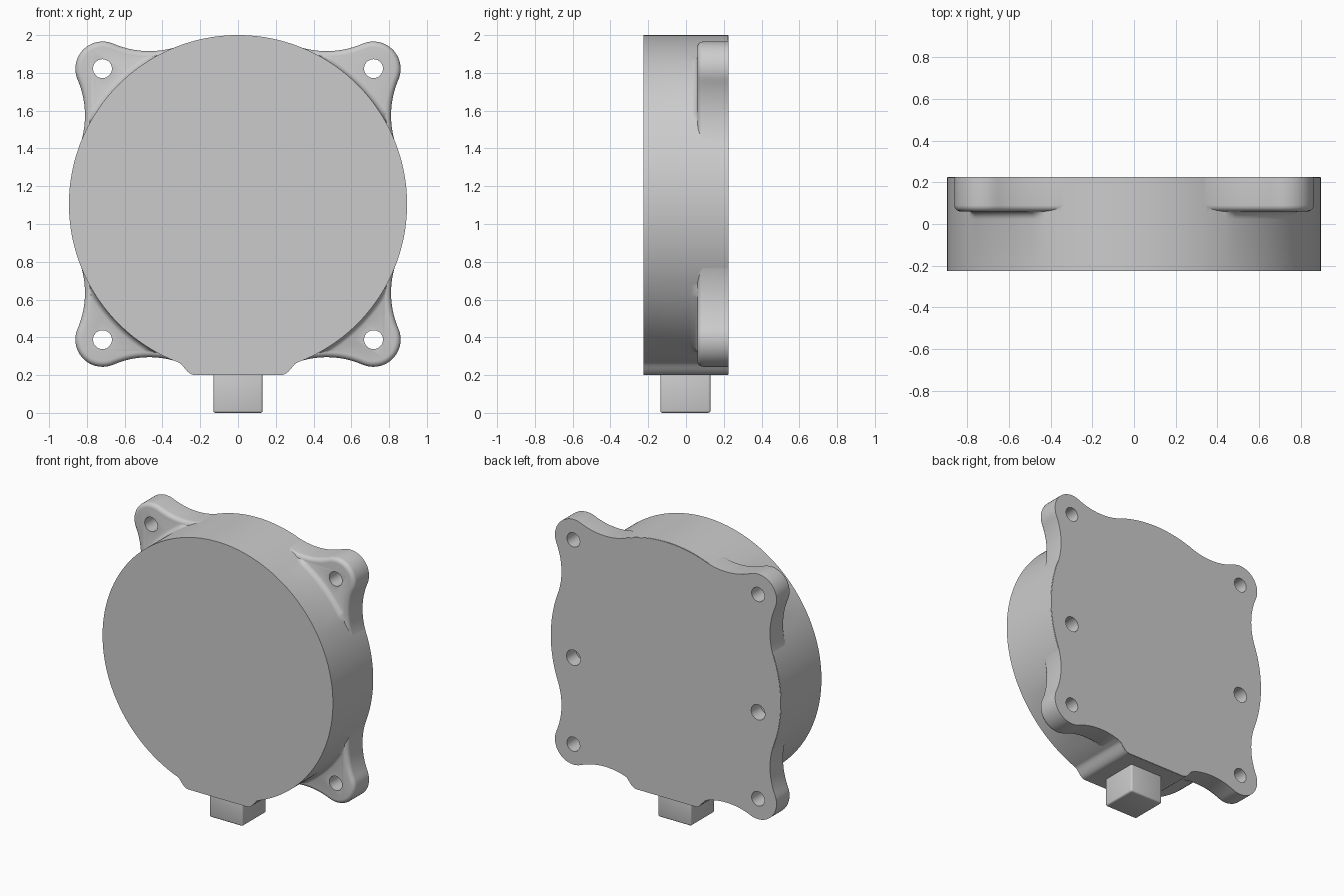
import bpy, bmesh
from math import sin, cos, asin, atan2, sqrt, radians, degrees, pi
from mathutils import Matrix

cube = bpy.data.objects.get("Cube")
if cube:
    bpy.data.objects.remove(cube, do_unlink=True)

CZ, R = 1.105, 0.895              # disc centre height and radius
FRONT, BACK = -0.225, 0.225
LOBE_D, LOBE_R = 1.0147, 0.145    # mounting ear distance and radius
BLEND = 25                        # degrees from ear axis where the blend meets the disc
STEPS = 720

grey = bpy.data.materials.new("housing grey")
grey.use_nodes = True
grey.diffuse_color = (0.6, 0.6, 0.6, 1)
grey.node_tree.nodes["Principled BSDF"].inputs["Base Color"].default_value = (0.6, 0.6, 0.6, 1)

# Blend arc tangent to both the disc and the ear
c2 = 2 * LOBE_D * cos(radians(BLEND))
BLEND_R = (R * R + LOBE_D ** 2 - c2 * R - LOBE_R ** 2) / (2 * LOBE_R + c2 - 2 * R)
BLEND_D = R + BLEND_R
fx, fy = BLEND_D * cos(radians(BLEND)), BLEND_D * sin(radians(BLEND))
k = LOBE_R / (LOBE_R + BLEND_R)
CONTACT = degrees(atan2(fy * k, LOBE_D + (fx - LOBE_D) * k))


def ear_radius(deg):
    d = abs(deg % 90 - 45)
    if d >= BLEND:
        return R
    if d > CONTACT:
        t = radians(BLEND - d)
        return BLEND_D * cos(t) - sqrt(BLEND_R ** 2 - (BLEND_D * sin(t)) ** 2)
    t = radians(d)
    return LOBE_D * cos(t) + sqrt(LOBE_R ** 2 - (LOBE_D * sin(t)) ** 2)


def body_radius(deg):
    # Disc with the flat cable boss at the bottom
    t = abs(deg - 270)
    if t > 21.5:
        return R
    flat = 0.905 / cos(radians(t))
    if t < 14:
        return flat
    s = min(1, (t - 14) / 6.5)
    s = s * s * (3 - 2 * s)
    return max(R, flat * (1 - s) + R * s)


ANGLES = [360 * i / STEPS for i in range(STEPS)]


def outline(radius):
    return [(radius(a) * cos(radians(a)), CZ + radius(a) * sin(radians(a))) for a in ANGLES]


def inset(points, amount):
    result = []
    for i, (x, z) in enumerate(points):
        (ax, az), (bx, bz) = points[i - 1], points[(i + 1) % len(points)]
        dx, dz = bx - ax, bz - az
        n = sqrt(dx * dx + dz * dz)
        result.append((x - amount * dz / n, z + amount * dx / n))
    return result


def finish(name, bm):
    bmesh.ops.recalc_face_normals(bm, faces=bm.faces)
    mesh = bpy.data.meshes.new(name)
    bm.to_mesh(mesh)
    bm.free()
    mesh.materials.append(grey)
    obj = bpy.data.objects.new(name, mesh)
    bpy.context.collection.objects.link(obj)
    return obj


def loft(name, rings):
    # Closed solid through (outline, y) rings
    bm = bmesh.new()
    loops = [[bm.verts.new((x, y, z)) for x, z in pts] for pts, y in rings]
    for a, b in zip(loops, loops[1:]):
        for i in range(len(a)):
            j = (i + 1) % len(a)
            bm.faces.new((a[i], a[j], b[j], b[i]))
    bm.faces.new(loops[0])
    bm.faces.new(loops[-1])
    return finish(name, bm)


def cylinder(name, x, z, r, y0, y1, sides=32):
    bm = bmesh.new()
    place = Matrix.Translation((x, (y0 + y1) / 2, z)) @ Matrix.Rotation(pi / 2, 4, 'X')
    bmesh.ops.create_cone(bm, cap_ends=True, segments=sides, radius1=r, radius2=r,
                          depth=y1 - y0, matrix=place)
    return finish(name, bm)


def flare(amount):
    # Body outline swollen where it meets the ears
    def radius(a):
        room = ear_radius(a) - R - 0.03
        return body_radius(a) + amount * max(0, min(0.04, room))
    return outline(radius)


def smooth(obj):
    bpy.ops.object.select_all(action='DESELECT')
    obj.select_set(True)
    bpy.context.view_layer.objects.active = obj
    bpy.ops.object.shade_smooth_by_angle(angle=radians(35))


# Round body, with a small fillet leading into the ears
plain = flare(0)
rings = [(plain, FRONT), (plain, 0.022)]
for i in range(1, 6):
    t = i / 5 * pi / 2
    rings.append((flare(1 - cos(t)), 0.022 + 0.04 * sin(t)))
rings += [(flare(1), 0.08), (plain, 0.085), (plain, BACK - 0.003)]
body = loft("housing", rings)

# Back flange with four ears and a rounded front edge
edge = outline(lambda a: max(body_radius(a) - 0.002, ear_radius(a) - 0.002))
ROUND = 0.03
rings = []
for i in range(6):
    t = i / 5 * pi / 2
    rings.append((inset(edge, ROUND * (1 - sin(t))), 0.06 + ROUND * (1 - cos(t))))
flange = loft("flange", rings + [(edge, BACK)])

# Screw holes through the ears and two blind holes in the back
ear = LOBE_D * cos(pi / 4)
cutters = []
for sx in (-1, 1):
    for sz in (-1, 1):
        cutters.append(cylinder("ear_hole", sx * ear, CZ + sz * ear, 0.05, -0.1, 0.4))
    cutters.append(cylinder("blind_hole", sx * ear, 0.995, 0.055, 0.12, 0.4, 12))

for tool, mode in [(flange, 'UNION')] + [(c, 'DIFFERENCE') for c in cutters]:
    tool.hide_render = True
    mod = body.modifiers.new(tool.name, 'BOOLEAN')
    mod.object, mod.operation, mod.solver = tool, mode, 'EXACT'
depsgraph = bpy.context.evaluated_depsgraph_get()
body.data = bpy.data.meshes.new_from_object(body.evaluated_get(depsgraph))
body.modifiers.clear()
for tool in [flange] + cutters:
    bpy.data.objects.remove(tool, do_unlink=True)
smooth(body)

# Square cable connector under the boss
bm = bmesh.new()
bmesh.ops.create_cube(bm, size=1, matrix=Matrix.Translation((0, -0.003, 0.107))
                      @ Matrix.Diagonal((0.26, 0.265, 0.214, 1)))
bmesh.ops.bevel(bm, geom=bm.edges[:], offset=0.012, segments=3, profile=0.5, affect='EDGES')
smooth(finish("connector", bm))
